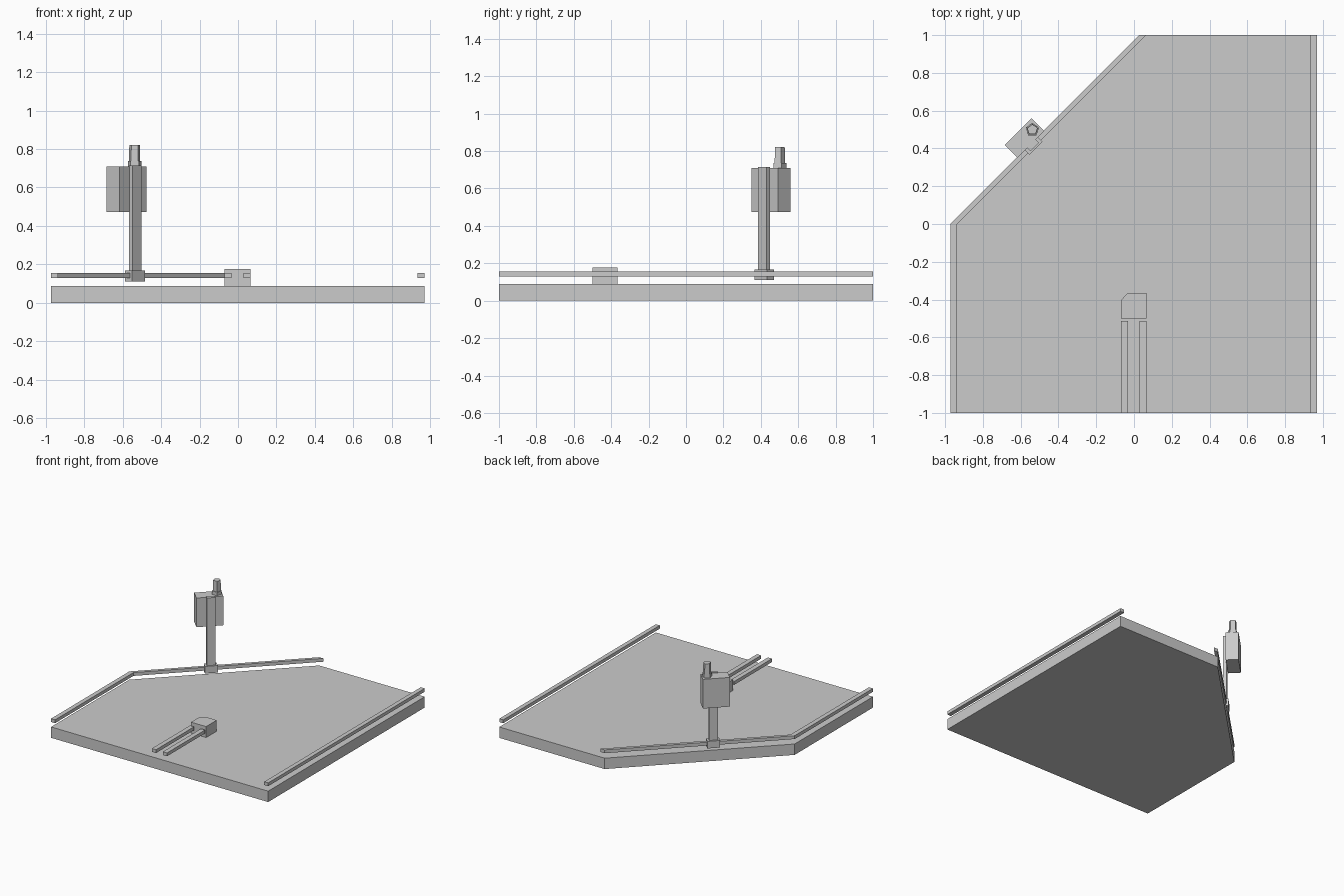
import bpy, bmesh
from math import pi, sin, cos

if "Cube" in bpy.data.objects:
    bpy.data.objects.remove(bpy.data.objects["Cube"])


def prism(name, pts, z0, z1, top_scale=1.0):
    """Extrude a counter-clockwise outline from z0 to z1, optionally tapering it."""
    n = len(pts)
    cx, cy = sum(p[0] for p in pts) / n, sum(p[1] for p in pts) / n
    bm = bmesh.new()
    low = [bm.verts.new((x, y, z0)) for x, y in pts]
    top = [bm.verts.new((cx + (x - cx) * top_scale, cy + (y - cy) * top_scale, z1))
           for x, y in pts]
    bm.faces.new(low[::-1])
    bm.faces.new(top)
    for i in range(n):
        j = (i + 1) % n
        bm.faces.new((low[i], low[j], top[j], top[i]))
    bmesh.ops.recalc_face_normals(bm, faces=bm.faces)
    mesh = bpy.data.meshes.new(name)
    bm.to_mesh(mesh)
    bm.free()
    ob = bpy.data.objects.new(name, mesh)
    bpy.context.collection.objects.link(ob)
    return ob


def rect(x0, x1, y0, y1):
    return [(x0, y0), (x1, y0), (x1, y1), (x0, y1)]


def diagonal_rect(cx, cy, length, width):
    """Rectangle whose length runs along the 45 degree edge of the base."""
    c = cos(pi / 4)
    return [(cx + (u - v) * c, cy + (u + v) * c)
            for u, v in rect(-length / 2, length / 2, -width / 2, width / 2)]


def pentagon(cx, cy, r):
    return [(cx + r * cos(pi / 2 + i * 2 * pi / 5), cy + r * sin(pi / 2 + i * 2 * pi / 5))
            for i in range(5)]


# Base slab with one cut corner
prism("base_slab", [(-.972, -1), (.97, -1), (.97, 1), (.027, 1), (-.972, 0)], 0, .088)

# Floating rails
RAIL = (.128, .155)
prism("right_rail", rect(.935, .97, -1, 1), *RAIL)
prism("left_rail", [(-.972, -1), (-.936, -1), (-.936, 0), (.063, 1), (.027, 1), (-.972, 0)], *RAIL)
for side, x in (("left", -.07), ("right", .028)):
    prism(f"{side}_inner_rail", rect(x, x + .037, -1, -.513), *RAIL)

# Block with a clipped corner at the end of the inner rails
prism("end_block", [(-.07, -.5), (.065, -.5), (.065, -.365), (-.034, -.365), (-.07, -.405)], .088, .177)

# Post clamped to the diagonal rail
prism("clamp", diagonal_rect(-.536, .418, .096, .05), .11, .167)
prism("post", diagonal_rect(-.535, .417, .064, .026), .16, .714)

# Box with a five-sided stub on top
prism("box", diagonal_rect(-.58, .455, .2, .095), .473, .709)
prism("stub_foot", pentagon(-.538, .499, .037), .705, .737)
prism("stub", pentagon(-.538, .499, .031), .735, .822, .93)
